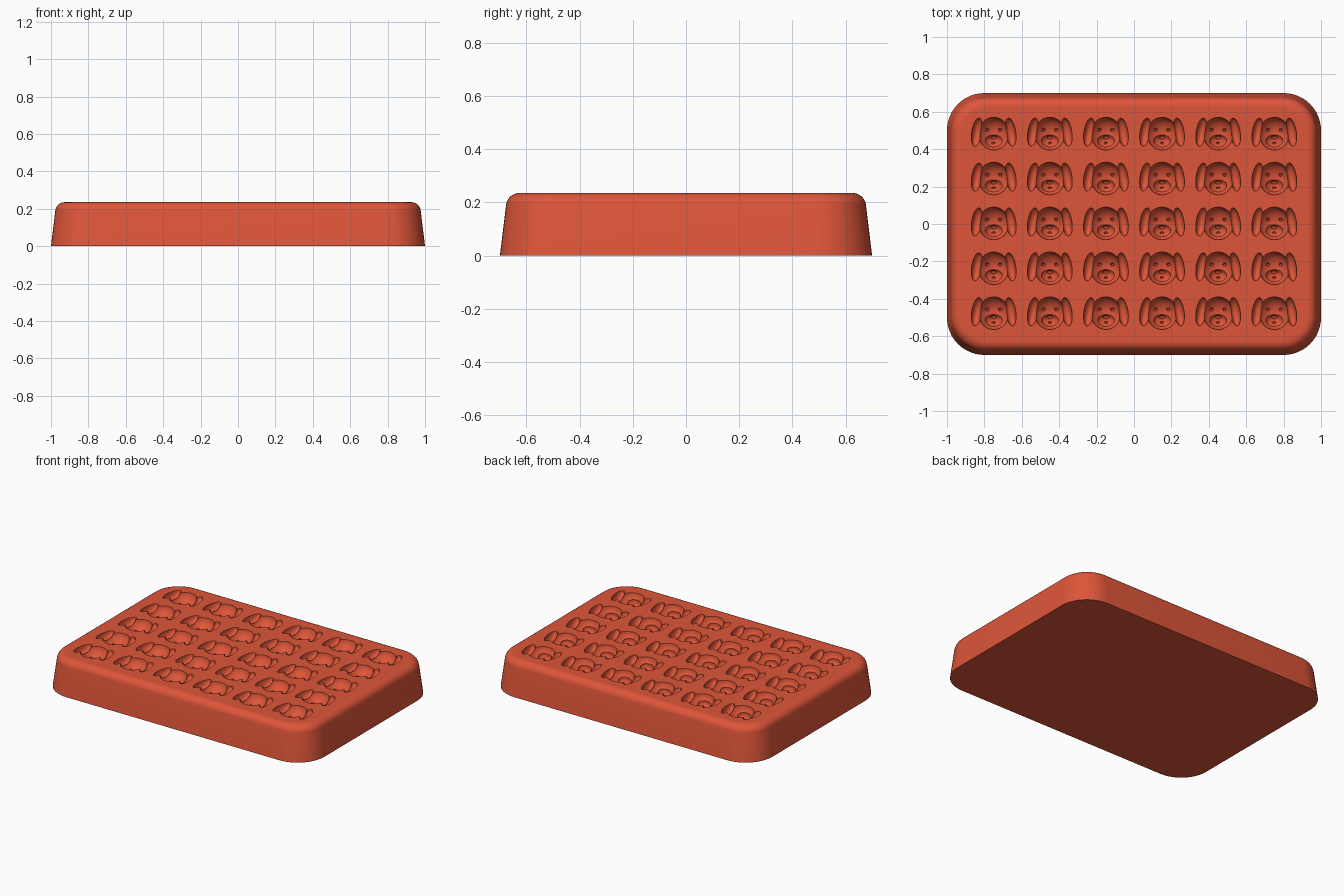
import bpy, bmesh
from math import sin, cos, pi, radians
from mathutils import Matrix, Vector

cube = bpy.data.objects.get("Cube")
if cube:
    bpy.data.objects.remove(cube, do_unlink=True)

TOP = 0.235
PITCH_X, PITCH_Y = 0.3, 0.24

red = bpy.data.materials.new("coral red silicone")
red.use_nodes = True
red.diffuse_color = (0.73, 0.092, 0.041, 1)
red.node_tree.nodes["Principled BSDF"].inputs["Base Color"].default_value = red.diffuse_color


def make_object(name, bm):
    mesh = bpy.data.meshes.new(name)
    bm.to_mesh(mesh)
    bm.free()
    mesh.materials.append(red)
    obj = bpy.data.objects.new(name, mesh)
    bpy.context.scene.collection.objects.link(obj)
    return obj


def ellipsoid(name, centre, radii, segments=24, tilt=0):
    """Ellipsoid with its centre given relative to the tray's top surface."""
    bm = bmesh.new()
    bmesh.ops.create_uvsphere(bm, u_segments=segments, v_segments=segments // 2, radius=1)
    move = Matrix.Translation(Vector(centre) + Vector((0, 0, TOP)))
    bm.transform(move @ Matrix.Rotation(radians(tilt), 4, 'Z') @ Matrix.Diagonal((*radii, 1)))
    return make_object(name, bm)


def bake(obj):
    """Replace an object's mesh by its modified result."""
    graph = bpy.context.evaluated_depsgraph_get()
    mesh = bpy.data.meshes.new_from_object(obj.evaluated_get(graph))
    obj.modifiers.clear()
    obj.data = mesh


def combine(obj, others, operation):
    for other in others:
        mod = obj.modifiers.new(operation.lower(), 'BOOLEAN')
        mod.operation, mod.solver, mod.object = operation, 'EXACT', other
    bake(obj)
    for other in others:
        bpy.data.objects.remove(other, do_unlink=True)


def rounded_ring(bm, inset, z, steps=12):
    """Ring of vertices around a rounded rectangle."""
    radius = 0.2 - inset * 0.7
    hx, hy = 1 - inset - radius, 0.7 - inset - radius
    ring = []
    for corner, (sx, sy) in enumerate(((1, 1), (-1, 1), (-1, -1), (1, -1))):
        for i in range(steps + 1):
            a = (corner + i / steps) * pi / 2
            ring.append(bm.verts.new((sx * hx + radius * cos(a), sy * hy + radius * sin(a), z)))
    return ring


# Tray body: tapered walls, rounded upper rim, flat top and bottom
profile = [(0, 0)]
for i in range(9):
    a = radians(7 + 83 * i / 8)
    profile.append((0.073 - 0.05 * cos(a), TOP - 0.05 + 0.05 * sin(a)))
profile.append((0.078, TOP))
bm = bmesh.new()
rings = [rounded_ring(bm, inset, z) for inset, z in profile]
for low, high in zip(rings, rings[1:]):
    for i in range(len(low)):
        j = (i + 1) % len(low)
        bm.faces.new((low[i], low[j], high[j], high[i]))
bm.faces.new(rings[0][::-1])
bm.faces.new(rings[-1])
bmesh.ops.recalc_face_normals(bm, faces=bm.faces)
tray = make_object("mold_tray", bm)

# One puppy-face cavity: head, muzzle, nose, mouth, and mirrored ears, eyes and cheeks
head = ellipsoid("puppy_cavity", (0, -0.002, 0.003), (0.082, 0.088, 0.07), 32)
parts = [
    ellipsoid("muzzle", (0, -0.038, -0.046), (0.046, 0.036, 0.036)),
    ellipsoid("nose", (0, -0.022, -0.078), (0.017, 0.011, 0.014), 12),
    ellipsoid("mouth", (0, -0.052, -0.076), (0.012, 0.007, 0.01), 12),
]
for side in (-1, 1):
    parts += [
        ellipsoid("ear", (side * 0.09, 0.006, 0.002), (0.028, 0.077, 0.045), 24, side * 9),
        ellipsoid("eye", (side * 0.034, 0.018, -0.059), (0.011, 0.009, 0.012), 12),
    ]
combine(head, parts, 'UNION')

# Repeat the cavity over six columns and five rows
for count, step in ((6, (PITCH_X, 0, 0)), (5, (0, PITCH_Y, 0))):
    array = head.modifiers.new("repeat", 'ARRAY')
    array.count = count
    array.use_relative_offset = False
    array.use_constant_offset = True
    array.constant_offset_displace = step
bake(head)
head.data.transform(Matrix.Translation((-2.5 * PITCH_X, -2 * PITCH_Y + 0.005, 0)))
combine(tray, [head], 'DIFFERENCE')

# Smooth shading with crisp cavity rims
bpy.ops.object.select_all(action='DESELECT')
tray.select_set(True)
bpy.context.view_layer.objects.active = tray
bpy.ops.object.shade_smooth_by_angle(angle=radians(28))
